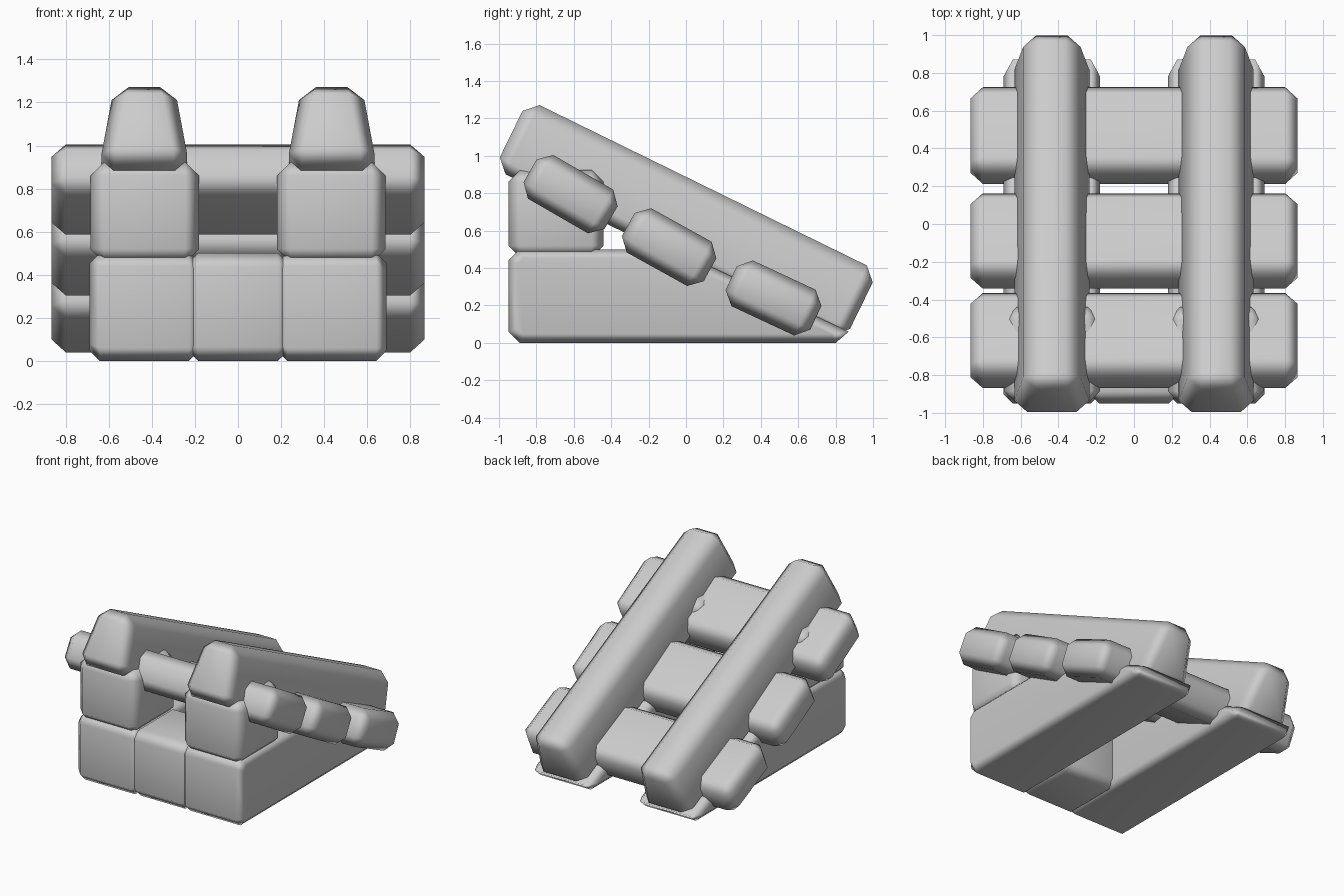
import bpy, bmesh
from math import radians, cos, sin
from mathutils import Matrix, Vector

old = bpy.data.objects.get("Cube")
if old:
    bpy.data.objects.remove(old, do_unlink=True)

GREY = (0.6, 0.6, 0.6, 1)
grey = bpy.data.materials.new("plain grey")
grey.use_nodes = True
grey.diffuse_color = GREY
grey.node_tree.nodes["Principled BSDF"].inputs["Base Color"].default_value = GREY


def finish(name, bm):
    """Turn a bmesh into a smooth, softly chamfered object."""
    bmesh.ops.recalc_face_normals(bm, faces=bm.faces)
    mesh = bpy.data.meshes.new(name)
    bm.to_mesh(mesh)
    bm.free()
    mesh.materials.append(grey)
    mesh.shade_smooth()
    obj = bpy.data.objects.new(name, mesh)
    bpy.context.collection.objects.link(obj)
    obj.modifiers.new("weighted normals", "WEIGHTED_NORMAL")
    return obj


def block(name, size, centre, tilt=0, chamfer=0.065, top_scale=1):
    """Chamfered box, tilted down towards the back, optionally narrower on top."""
    bm = bmesh.new()
    bmesh.ops.create_cube(bm, size=1)
    for v in bm.verts:
        if v.co.z > 0:
            v.co.x *= top_scale
        v.co = Vector(a * b for a, b in zip(v.co, size))
    bmesh.ops.bevel(bm, geom=bm.edges[:], offset=chamfer, segments=1,
                    affect="EDGES", clamp_overlap=True)
    turn = Matrix.Rotation(radians(-tilt), 4, "X")
    bm.transform(Matrix.Translation(centre) @ turn)
    return finish(name, bm)


def wedge(name, x, width, profile, chamfer):
    """Side profile extruded across x, with chamfered side rims."""
    bm = bmesh.new()
    rims = [[bm.verts.new((x + s * width / 2, y, z)) for y, z in profile] for s in (-1, 1)]
    caps = [bm.faces.new(r) for r in rims]
    for i in range(len(profile)):
        j = (i + 1) % len(profile)
        bm.faces.new((rims[0][i], rims[0][j], rims[1][j], rims[1][i]))
    bmesh.ops.recalc_face_normals(bm, faces=bm.faces)
    edges = [e for f in caps for e in f.edges]
    bmesh.ops.bevel(bm, geom=edges, offset=chamfer, segments=1,
                    affect="EDGES", clamp_overlap=True)
    return finish(name, bm)


# Side profile of the ramp base, front to back
BASE = [(-0.95, 0.06), (-0.95, 0.44), (-0.89, 0.5), (-0.13, 0.5), (-0.01, 0.475),
        (0.87, 0.06), (0.8, 0.0), (-0.89, 0.0)]

# Rail placement: distance along and square to the slope
SLOPE = 26.1
c, s = cos(radians(SLOPE)), sin(radians(SLOPE))
along, up = -0.288, 0.591
rail_y, rail_z = along * c + up * s, -along * s + up * c

for side, sx in (("left", 1), ("right", -1)):
    wedge(side + "_ramp_base", sx * 0.435, 0.51, BASE, 0.06)
    block(side + "_upper_block", (0.505, 0.51, 0.47), (sx * 0.433, -0.695, 0.69))
    block(side + "_rail", (0.42, 2.085, 0.412), (sx * 0.435, rail_y, rail_z),
          SLOPE, 0.068, 0.67)

# Block joining the two bases at the front
block("middle_block", (0.5, 0.51, 0.5), (0, -0.695, 0.25))

# Cross ties under the rails
for i, (y, z, tilt) in enumerate([(-0.617, 0.795, 30), (-0.09, 0.512, 29), (0.468, 0.24, 25)]):
    block(f"cross_tie_{i + 1}", (1.73, 0.5, 0.27), (0, y, z), tilt)
